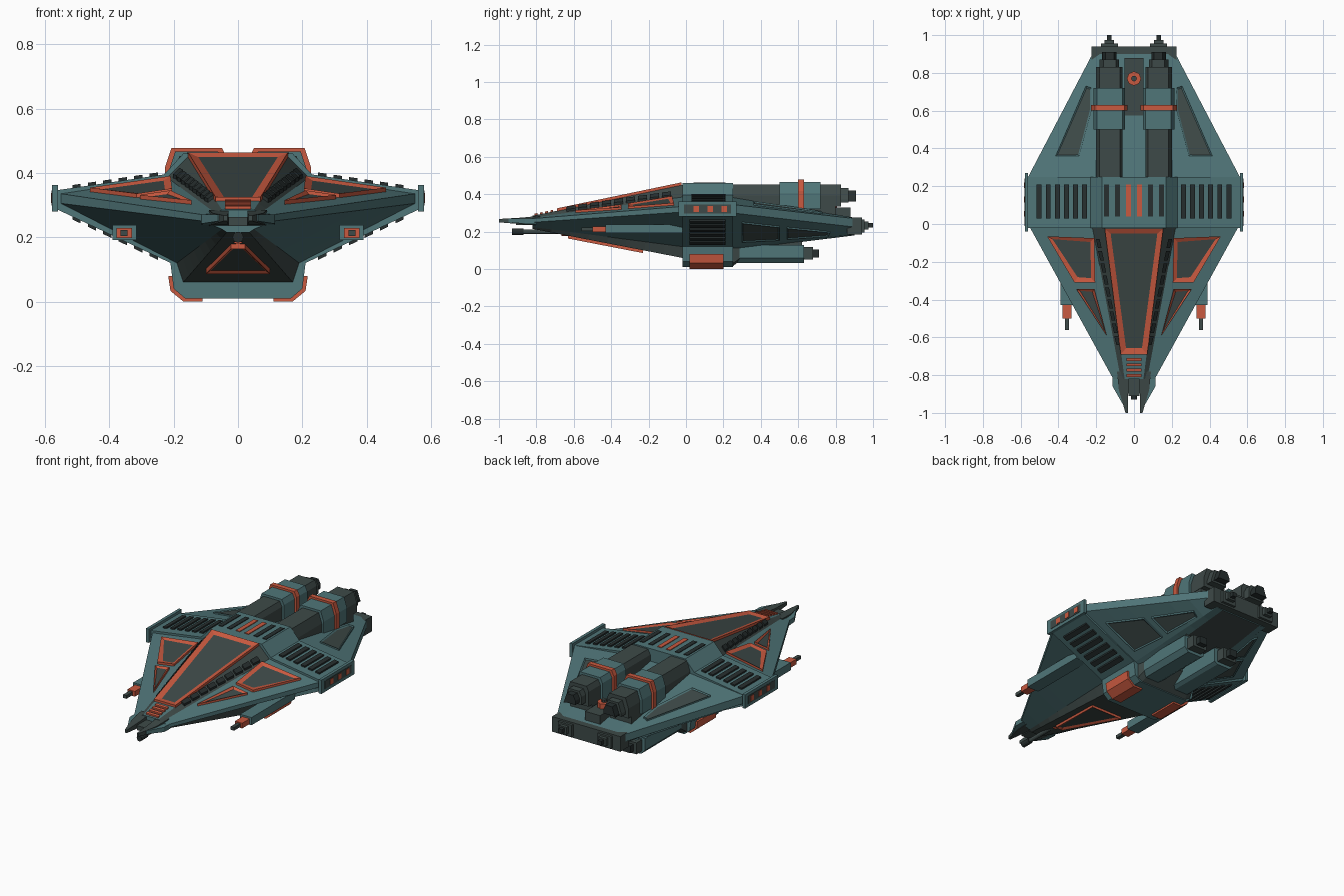
import bpy
import bmesh
from math import radians
from mathutils import Matrix, Vector

if "Cube" in bpy.data.objects:
    bpy.data.objects.remove(bpy.data.objects["Cube"])


def material(name, colour):
    mat = bpy.data.materials.new(name)
    mat.use_nodes = True
    mat.diffuse_color = (*colour, 1)
    mat.node_tree.nodes["Principled BSDF"].inputs["Base Color"].default_value = (*colour, 1)
    return mat


TEAL = material("teal paint", (0.08, 0.18, 0.19))
GREY = material("dark grey metal", (0.048, 0.068, 0.065))
ORANGE = material("orange trim", (0.58, 0.1, 0.05))
BLACK = material("vent black", (0.02, 0.028, 0.028))


def finish(name, bm, *mats):
    mesh = bpy.data.meshes.new(name)
    bm.to_mesh(mesh)
    bm.free()
    for mat in mats:
        mesh.materials.append(mat)
    obj = bpy.data.objects.new(name, mesh)
    bpy.context.collection.objects.link(obj)
    return obj


def blend(a, b, t):
    return [tuple(Vector(p).lerp(Vector(q), t)) for p, q in zip(a, b)]


def loft(name, sections, *mats, whole=True, side=1, steps=1, accents=()):
    """Skin closed cross-sections along y; whole means half profiles are mirrored."""
    bm = bmesh.new()
    rings = []
    for (ya, a), (yb, b) in zip(sections, sections[1:]):
        for i in range(steps):
            rings.append((ya + (yb - ya) * i / steps, blend(a, b, i / steps)))
    rings.append(sections[-1])
    loops = []
    for y, pts in rings:
        if whole:
            pts = list(pts) + [(-x, z) for x, z in reversed(pts)]
        loops.append([bm.verts.new((side * x, y, z)) for x, z in pts])
    n = len(loops[0])
    for a, b in zip(loops, loops[1:]):
        for i in range(n):
            j = (i + 1) % n
            face = bm.faces.new((a[i], a[j], b[j], b[i]))
            face.material_index = int(min(i, n - 2 - i) in accents)
    bm.faces.new(loops[0])
    bm.faces.new(loops[-1])
    bmesh.ops.recalc_face_normals(bm, faces=bm.faces)
    return finish(name, bm, *mats)


def height(sections, x, y, up):
    """Height of a mirrored hull's upper or lower skin."""
    (ya, a), (yb, b) = sections[0], sections[-1]
    half = blend(a, b, (y - ya) / (yb - ya))
    chain = half if up > 0 else half[::-1]
    chain = [(0, chain[0][1])] + chain
    for (xa, za), (xb, zb) in zip(chain, chain[1:]):
        if xa <= abs(x) <= xb and xb > xa:
            return za + (zb - za) * (abs(x) - xa) / (xb - xa)
    return max(p[1] for p in chain) if up < 0 else min(p[1] for p in chain)


def plate(name, pts, hull, *mats, up=1, lift=0.009, rim=0, side=1):
    """Thin panel that follows the hull; rim gives a raised frame."""
    bm = bmesh.new()
    low, top = [], []
    for x, y in pts:
        z = height(hull, x, y, up)
        low.append(bm.verts.new((side * x, y, z - up * 0.01)))
        top.append(bm.verts.new((side * x, y, z + up * lift)))
    bm.faces.new(low)
    face = bm.faces.new(top)
    for i in range(len(pts)):
        j = (i + 1) % len(pts)
        bm.faces.new((low[i], low[j], top[j], top[i]))
    bmesh.ops.recalc_face_normals(bm, faces=bm.faces)
    if rim:
        bmesh.ops.inset_region(bm, faces=[face], thickness=rim, depth=-lift * 0.6)
        face.material_index = 1
    return finish(name, bm, *mats)


def box(name, xs, ys, zs, mat, side=1):
    rect = [(xs[0], zs[0]), (xs[1], zs[0]), (xs[1], zs[1]), (xs[0], zs[1])]
    return loft(name, [(ys[0], rect), (ys[1], rect)], mat, whole=False, side=side)


def rod(name, centre, radius, length, mat, axis="Y", sides=12):
    bm = bmesh.new()
    turn = Matrix.Rotation(radians(90), 4, "X") if axis == "Y" else Matrix()
    bmesh.ops.create_cone(bm, cap_ends=True, segments=sides, radius1=radius, radius2=radius,
                          depth=length, matrix=Matrix.Translation(centre) @ turn)
    return finish(name, bm, mat)


def strip(x, w, ya, yb):
    return [(x - w, ya), (x + w, ya), (x + w, yb), (x - w, yb)]


# Main hull: tapering bow, central band and stern
BOW = [(-0.82, [(0.05, 0.285), (0.07, 0.275), (0.11, 0.27), (0.11, 0.25), (0.05, 0.225), (0.035, 0.215)]),
       (-0.02, [(0.155, 0.45), (0.22, 0.385), (0.55, 0.335), (0.55, 0.305), (0.19, 0.12), (0.17, 0.06)])]
ribs = [(0.17, 0.46), (0.23, 0.395), (0.57, 0.345), (0.57, 0.29), (0.21, 0.12), (0.2, 0.04), (0.165, 0.01)]
BAND = [(-0.02, ribs), (0.25, ribs)]
STERN = [(0.25, [(0.18, 0.385), (0.56, 0.345), (0.56, 0.3), (0.2, 0.12), (0.15, 0.1)]),
         (0.9, [(0.18, 0.275), (0.22, 0.27), (0.22, 0.225), (0.17, 0.185), (0.13, 0.18)])]
loft("bow_hull", BOW, TEAL, GREY, steps=8, accents=(0, 4, 5))
loft("central_band", BAND, TEAL)
loft("stern_hull", STERN, TEAL, GREY, steps=6, accents=(4,))
loft("belly_fairing", [(0.25, [(0.18, 0.12), (0.18, 0.03), (0.15, 0.015)]),
                       (0.36, [(0.15, 0.14), (0.15, 0.11), (0.12, 0.1)])], GREY)

# Canopy and nose bars
plate("canopy", [(-0.155, -0.025), (0.155, -0.025), (0.07, -0.69), (-0.07, -0.69)],
      BOW, ORANGE, GREY, lift=0.015, rim=0.042)
for i in range(4):
    y = -0.71 - i * 0.028
    plate("nose_bar", strip(0, 0.04, y - 0.015, y), BOW, ORANGE)

# Belly frame and belly gun
plate("belly_frame", [(-0.1, -0.23), (0.1, -0.23), (0.022, -0.63), (-0.022, -0.63)],
      BOW, ORANGE, GREY, up=-1, lift=0.015, rim=0.02)
rod("belly_gun_barrel", (0, -0.73, 0.2), 0.012, 0.36, GREY)
rod("belly_gun_muzzle", (0, -0.9, 0.2), 0.017, 0.06, BLACK)
rod("belly_gun_collar", (0, -0.64, 0.2), 0.022, 0.05, ORANGE)

# Centre vents on top and underneath
for i in range(6):
    x = -0.145 + i * 0.058
    plate("roof_vent", strip(x, 0.013, 0.04, 0.21), BAND, ORANGE if i in (2, 3) else BLACK, lift=0.004)
box("nose_bridge", (-0.03, 0.03), (-0.91, -0.8), (0.235, 0.262), GREY)
box("tail_block", (-0.225, 0.225), (0.86, 0.94), (0.185, 0.275), GREY)
box("tail_spine", (-0.05, 0.05), (0.25, 0.88), (0.24, 0.33), GREY)
rod("dorsal_turret", (0, 0.77, 0.33), 0.038, 0.06, ORANGE, axis="Z", sides=8)
rod("turret_hub", (0, 0.77, 0.35), 0.015, 0.05, GREY, axis="Z", sides=8)

for side, tag in ((1, "left_"), (-1, "right_")):
    # Nose prongs with teal cheeks
    prong = [(y, [(a, lo), (b, lo), (b, hi), (a, hi)]) for y, a, b, lo, hi in
             ((-0.78, 0.03, 0.09, 0.235, 0.285), (-0.88, 0.03, 0.08, 0.24, 0.275), (-1, 0.033, 0.045, 0.25, 0.268))]
    loft(tag + "nose_prong", prong, GREY, whole=False, side=side)
    cheek = [(y, [(a, lo), (b, lo), (b, 0.27), (a, 0.27)]) for y, a, b, lo in
             ((-0.8, 0.07, 0.115, 0.24), (-0.86, 0.07, 0.113, 0.242), (-0.95, 0.05, 0.062, 0.25))]
    loft(tag + "nose_cheek", cheek, TEAL, whole=False, side=side)

    # Framed panels on the bow wings
    plate(tag + "wing_panel", [(0.46, -0.065), (0.21, -0.075), (0.205, -0.31), (0.315, -0.31)],
          BOW, ORANGE, GREY, lift=0.013, rim=0.032, side=side)
    plate(tag + "wing_wedge", [(0.305, -0.345), (0.21, -0.345), (0.145, -0.59)],
          BOW, ORANGE, GREY, lift=0.013, rim=0.02, side=side)

    # Row of blocks beside the canopy
    for i in range(9):
        y = -0.08 - i * 0.064
        x = 0.205 + 0.19 * (y + 0.02)
        plate(tag + "canopy_block", [(x - 0.012, y), (x + 0.008, y), (x - 0.003, y - 0.048), (x - 0.022, y - 0.048)],
              BOW, BLACK, lift=0.012, side=side)

    # Raised vents across the band, above and below
    for i in range(6):
        x = 0.262 + i * 0.048
        plate(tag + "upper_vent", strip(x, 0.013, 0.03, 0.21), BAND, BLACK, side=side)
        plate(tag + "lower_vent", strip(x, 0.013, 0.02, 0.21), BAND, BLACK, up=-1, side=side)

    # Wing-tip plate and its lamps
    box(tag + "tip_plate", (0.56, 0.578), (-0.04, 0.27), (0.28, 0.362), TEAL, side)
    box(tag + "tip_recess", (0.57, 0.58), (-0.01, 0.24), (0.298, 0.345), GREY, side)
    for i in range(3):
        y = 0.04 + i * 0.075
        box(tag + "tip_lamp", (0.57, 0.582), (y, y + 0.03), (0.306, 0.337), ORANGE, side)

    # Stern wing panels
    plate(tag + "stern_panel", [(0.415, 0.36), (0.29, 0.36), (0.225, 0.6), (0.225, 0.72), (0.255, 0.73)],
          STERN, TEAL, GREY, rim=0.01, side=side)
    plate(tag + "lower_stern_panel", [(0.45, 0.3), (0.25, 0.3), (0.22, 0.5), (0.35, 0.5)],
          STERN, TEAL, GREY, up=-1, rim=0.01, side=side)
    plate(tag + "lower_tail_panel", [(0.33, 0.54), (0.22, 0.54), (0.195, 0.76), (0.225, 0.77)],
          STERN, TEAL, GREY, up=-1, rim=0.01, side=side)

    # Side gun under the wing edge
    box(tag + "gun_pod", (0.315, 0.39), (-0.43, -0.02), (0.192, 0.238), TEAL, side)
    box(tag + "gun_sleeve", (0.33, 0.378), (-0.5, -0.42), (0.197, 0.228), ORANGE, side)
    box(tag + "gun_barrel", (0.344, 0.366), (-0.56, -0.49), (0.203, 0.222), GREY, side)

    # Orange skid wrapping the belly corner
    skid = [(0.217, 0.08), (0.21, 0.033), (0.17, 0), (0.11, 0), (0.11, 0.02), (0.16, 0.02), (0.19, 0.045), (0.2, 0.08)]
    loft(tag + "belly_skid", [(0.02, skid), (0.2, skid)], ORANGE, whole=False, side=side)

    # Upper engine: stepped housings, each a chamfered profile
    for part, ya, yb, grow, mat in (("engine_duct", 0.25, 0.5, -0.01, GREY), ("engine_body", 0.5, 0.72, 0.003, TEAL),
                                    ("engine_ring", 0.6, 0.63, 0.015, ORANGE), ("engine_tail", 0.72, 0.83, -0.01, GREY),
                                    ("engine_nozzle", 0.83, 0.87, -0.03, GREY), ("engine_tip", 0.87, 0.91, -0.042, BLACK)):
        inner, outer, base, roof = 0.05 - grow, 0.212 + grow, 0.325 - grow, 0.463 + grow
        shape = [(inner, base), (outer, base), (outer, roof - 0.06), (outer - 0.02, roof),
                 (inner + 0.015, roof), (inner, roof - 0.03)]
        loft(tag + part, [(ya, shape), (yb, shape)], mat, whole=False, side=side)
    box(tag + "engine_pylon", (0.06, 0.2), (0.25, 0.8), (0.26, 0.345), GREY, side)

    # Lower engine
    pod = [(0.04, 0.13), (0.04, 0.045), (0.06, 0.033), (0.145, 0.033), (0.17, 0.06), (0.17, 0.13)]
    loft(tag + "lower_engine", [(0.25, pod), (0.63, pod)], TEAL, whole=False, side=side)
    box(tag + "lower_engine_pylon", (0.06, 0.15), (0.3, 0.62), (0.12, 0.2), GREY, side)
    box(tag + "lower_nozzle", (0.06, 0.15), (0.62, 0.68), (0.05, 0.118), GREY, side)
    box(tag + "lower_nozzle_tip", (0.08, 0.13), (0.68, 0.71), (0.063, 0.105), BLACK, side)

    # Tail thruster
    box(tag + "tail_thruster", (0.085, 0.175), (0.9, 0.955), (0.195, 0.265), GREY, side)
    box(tag + "tail_thruster_step", (0.105, 0.155), (0.95, 0.975), (0.212, 0.255), GREY, side)
    box(tag + "tail_thruster_tip", (0.118, 0.142), (0.97, 1), (0.222, 0.247), BLACK, side)
